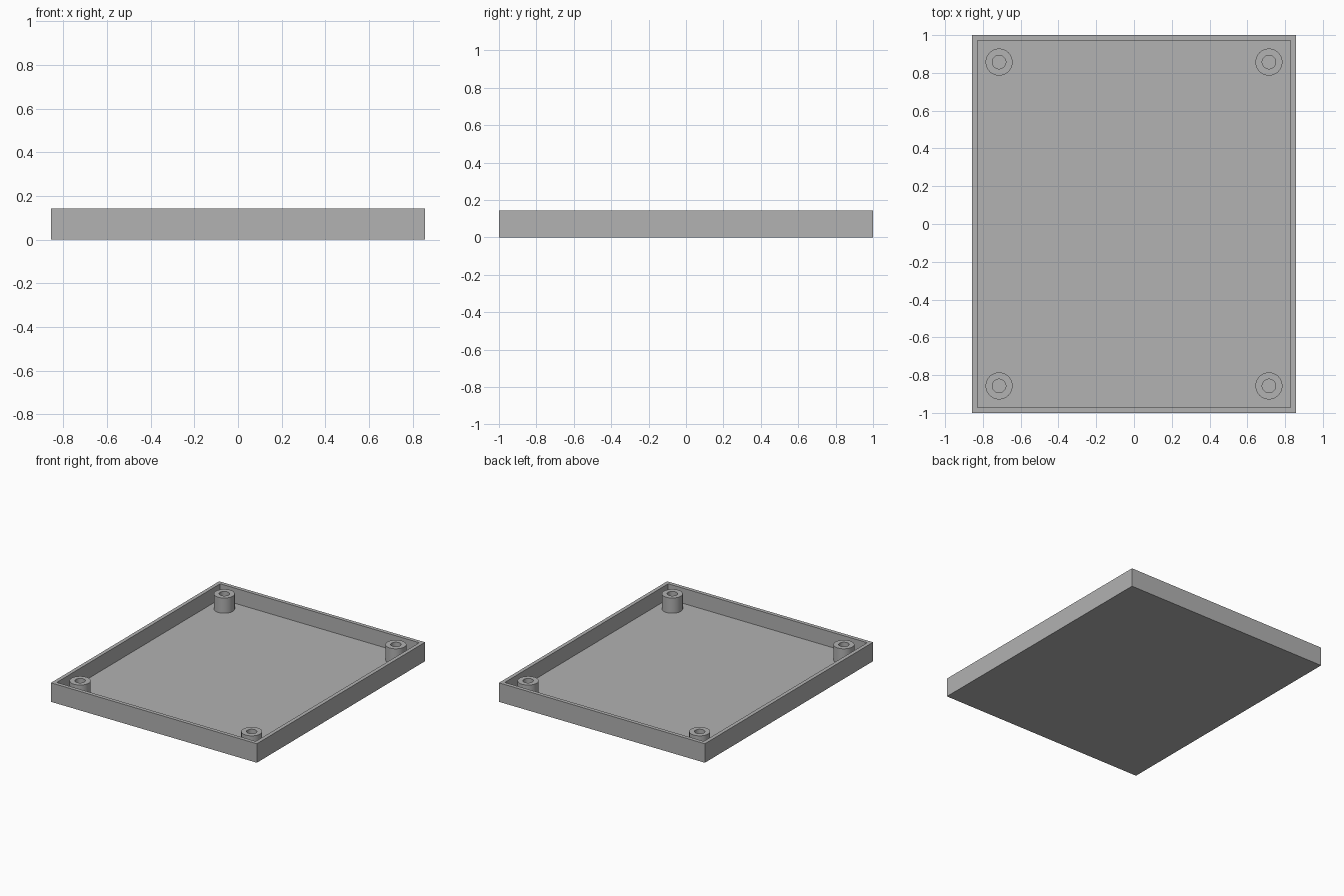
import bpy
import bmesh
from mathutils import Matrix

cube = bpy.data.objects.get("Cube")
if cube:
    bpy.data.objects.remove(cube, do_unlink=True)

UNIT = 2 / 70            # one design step of the tray
WIDTH, LENGTH, HEIGHT = 60 * UNIT, 70 * UNIT, 5 * UNIT
WALL = FLOOR = UNIT
BOSS_X, BOSS_Y = 25 * UNIT, 30 * UNIT
BOSS_RADIUS, HOLE_RADIUS = 2.5 * UNIT, 1.25 * UNIT

GREY = (0.445, 0.445, 0.445, 1)
grey = bpy.data.materials.new("plain grey")
grey.use_nodes = True
grey.diffuse_color = GREY
grey.node_tree.nodes["Principled BSDF"].inputs["Base Color"].default_value = GREY


def face_towards(bm, z):
    return max(bm.faces, key=lambda f: f.normal.z * z)


def hollow(bm, rim):
    """Inset the top face and sink it to floor level; return the sunken face."""
    bm.normal_update()
    top = face_towards(bm, 1)
    bmesh.ops.inset_individual(bm, faces=[top], thickness=rim, use_even_offset=True)
    bmesh.ops.inset_individual(bm, faces=[top], thickness=0, depth=FLOOR - HEIGHT)
    return top


def finish(name, bm, location=(0, 0, 0)):
    mesh = bpy.data.meshes.new(name)
    bm.to_mesh(mesh)
    bm.free()
    mesh.materials.append(grey)
    obj = bpy.data.objects.new(name, mesh)
    obj.location = location
    bpy.context.collection.objects.link(obj)
    return obj


# Open tray with thin walls
bm = bmesh.new()
bmesh.ops.create_cube(bm, size=1, matrix=Matrix.Translation((0, 0, HEIGHT / 2))
                      @ Matrix.Diagonal((WIDTH, LENGTH, HEIGHT, 1)))
hollow(bm, WALL)
finish("tray", bm)

# Hollow screw bosses in the corners, standing on the floor
bosses = []
for x_name, x in (("right", -BOSS_X), ("left", BOSS_X)):
    for y_name, y in (("front", -BOSS_Y), ("back", BOSS_Y)):
        bm = bmesh.new()
        bmesh.ops.create_cone(bm, cap_ends=True, segments=48, radius1=BOSS_RADIUS,
                              radius2=BOSS_RADIUS, depth=HEIGHT - FLOOR,
                              matrix=Matrix.Translation((0, 0, (HEIGHT + FLOOR) / 2)))
        sunken = hollow(bm, BOSS_RADIUS - HOLE_RADIUS)
        bm.normal_update()
        bmesh.ops.delete(bm, geom=[sunken, face_towards(bm, -1)], context="FACES_ONLY")
        bosses.append(finish(f"{y_name}_{x_name}_boss", bm, (x, y, 0)))

# Round boss walls with crisp rims
bpy.ops.object.select_all(action="DESELECT")
for boss in bosses:
    boss.select_set(True)
bpy.context.view_layer.objects.active = bosses[0]
bpy.ops.object.shade_smooth_by_angle()
